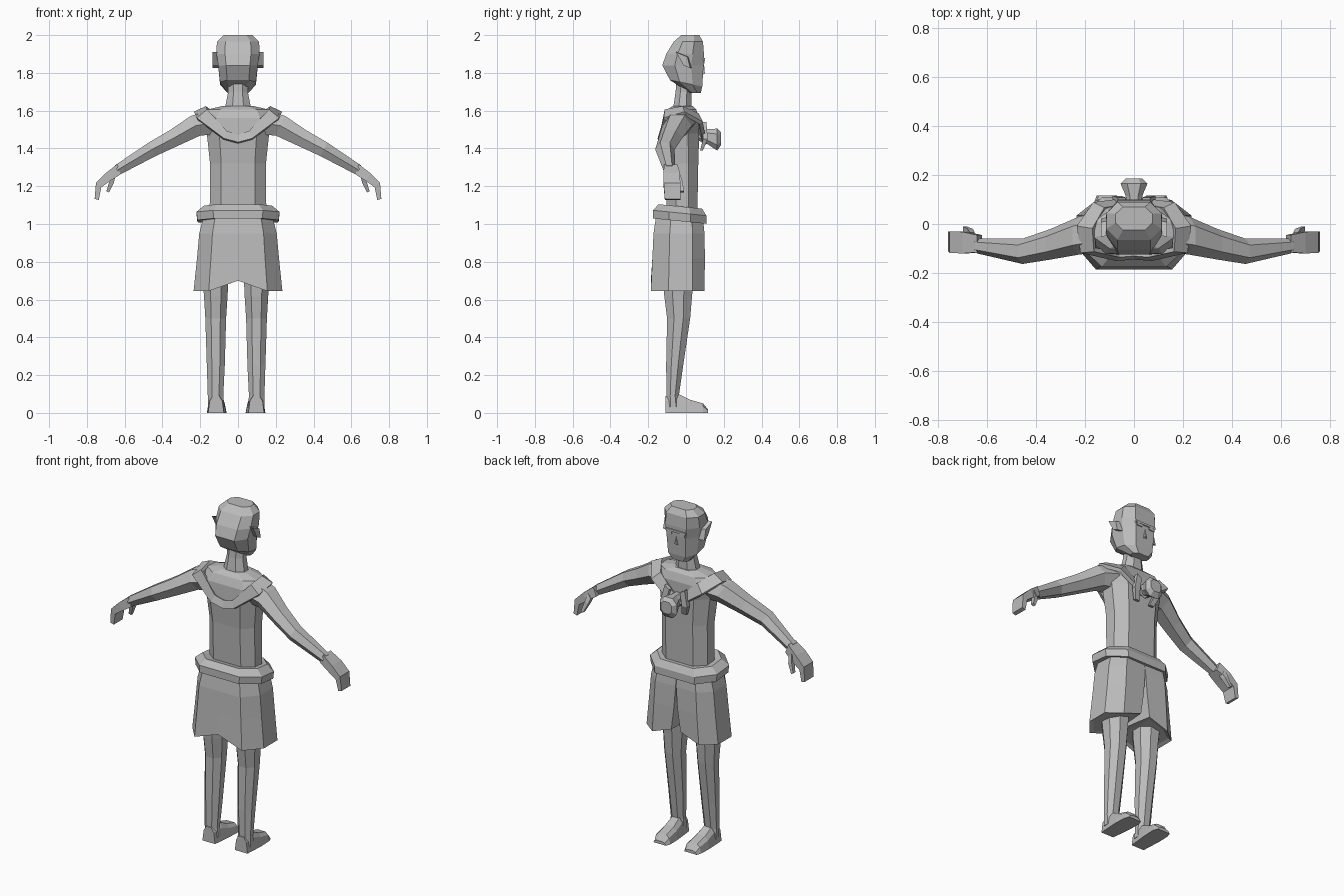
import bpy, bmesh
from mathutils import Vector

if "Cube" in bpy.data.objects:
    bpy.data.objects.remove(bpy.data.objects["Cube"])

grey = bpy.data.materials.new("plain_grey")
grey.diffuse_color = (0.5, 0.5, 0.5, 1)
grey.use_nodes = True
grey.node_tree.nodes["Principled BSDF"].inputs["Base Color"].default_value = grey.diffuse_color


def finish(name, bm):
    bmesh.ops.recalc_face_normals(bm, faces=bm.faces)
    me = bpy.data.meshes.new(name)
    bm.to_mesh(me)
    bm.free()
    me.materials.append(grey)
    ob = bpy.data.objects.new(name, me)
    bpy.context.collection.objects.link(ob)
    return ob


def loft(name, rings, caps=True, offset=0.0, mirror=False):
    """Skin a row of closed rings; optionally build both sides."""
    bm = bmesh.new()
    for s in ((1, -1) if mirror else (1,)):
        rows = [[bm.verts.new((s * p[0] + offset, p[1], p[2])) for p in r] for r in rings]
        n = len(rows[0])
        for a, b in zip(rows, rows[1:]):
            for i in range(n):
                j = (i + 1) % n
                bm.faces.new((a[i], a[j], b[j], b[i]))
        if caps:
            bm.faces.new(rows[0])
            bm.faces.new(rows[-1])
    return finish(name, bm)


def octa(x0, x1, y0, y1, z, cx=0.28, cy=0.3, tilt=0.0):
    """Rectangle with cut corners, z sloping along y by tilt."""
    a, b = (x1 - x0) * cx, (y1 - y0) * cy
    pts = [(x0 + a, y0), (x1 - a, y0), (x1, y0 + b), (x1, y1 - b),
           (x1 - a, y1), (x0 + a, y1), (x0, y1 - b), (x0, y0 + b)]
    return [(x, y, z + tilt * y) for x, y in pts]


def body(hw, y0, y1, z, tilt=0.0, cx=0.2):
    return octa(-hw, hw, y0, y1, z, cx, 0.3, tilt)


def across(x, z, y0, y1, h, lean=0.0):
    """Six-sided section of a limb running along x; lean tips its top outwards."""
    ym = (y0 + y1) / 2
    q = (y1 - y0) / 4
    pts = [(y0, 0), (ym - q, 1), (ym + q, 1), (y1, 0), (ym + q, -1), (ym - q, -1)]
    return [(x + lean * t, y, z + h * t) for y, t in pts]


def slab(x, z, y0, y1, dx, dz):
    return [(x + dx, y0, z + dz), (x + dx, y1, z + dz), (x - dx, y1, z - dz), (x - dx, y0, z - dz)]


# Torso and neck
loft("torso", [body(.15, -.1, .06, 1.05), body(.148, -.11, .065, 1.32),
               body(.165, -.125, .07, 1.48), body(.195, -.12, .07, 1.56),
               body(.165, -.1, .055, 1.605), body(.08, -.07, .035, 1.625)])
loft("neck", [body(.072, -.07, .03, 1.6, cx=.28), body(.052, -.055, .03, 1.7, cx=.28),
              body(.052, -.05, .035, 1.77, cx=.28)])

# Head: chin, jaw, cheeks, brow, crown
loft("head", [body(.055, .02, .078, 1.693), body(.095, -.085, .086, 1.745, -.2),
              body(.105, -.125, .093, 1.84), body(.114, -.105, .095, 1.9),
              body(.112, -.065, .09, 1.965), body(.075, -.025, .07, 2.0)])

# Pointed ears
ear = [(.03, 1.825), (-.005, 1.84), (-.045, 1.91), (.015, 1.885)]
loft("ears", [[(.1, y, z) for y, z in ear],
              [(.135, y * 1.0 - .008, z) for y, z in ear]], mirror=True)

# Brow band with little lenses below it
def plate(name, x0, x1, z0, z1, y0, y1, mirror):
    loft(name, [[(x0, y, z0), (x1, y, z0), (x1, y, z1), (x0, y, z1)] for y in (y0, y1)],
         mirror=mirror)

plate("brow_band", -.068, .068, 1.865, 1.878, .088, .1, False)
plate("eye_plates", .025, .06, 1.85, 1.866, .09, .099, True)
loft("nose", [[(-.012, .088, 1.79), (.012, .088, 1.79), (0, .09, 1.85)],
              [(-.006, .1, 1.797), (.006, .1, 1.797), (0, .096, 1.84)]])

# Neckerchief: a folded band draped around the shoulders, lowest at back and front
inner = [(0, -.12, 1.47), (.06, -.125, 1.49), (.16, -.105, 1.6), (.165, -.02, 1.615),
         (.12, .058, 1.58), (0, .078, 1.47)]
outer = [(0, -.135, 1.43), (.075, -.14, 1.45), (.215, -.11, 1.555), (.228, -.01, 1.585),
         (.165, .08, 1.535), (0, .1, 1.42)]
bm = bmesh.new()
for s in (1, -1):
    a = [bm.verts.new((s * x, y, z)) for x, y, z in inner]
    b = [bm.verts.new((s * x, y, z)) for x, y, z in outer]
    for i in range(len(a) - 1):
        bm.faces.new((a[i], a[i + 1], b[i + 1], b[i]))
bmesh.ops.remove_doubles(bm, verts=bm.verts, dist=.0001)
scarf = finish("neckerchief", bm)
sol = scarf.modifiers.new("thickness", 'SOLIDIFY')
sol.thickness = .022
sol.offset = 0

# Knot flaring forwards, with short tails behind it
def knot_ring(y, hx, hz, z):
    return [(hx, y, z - hz * .5), (hx, y, z + hz * .5), (hx * .5, y, z + hz), (-hx * .5, y, z + hz),
            (-hx, y, z + hz * .5), (-hx, y, z - hz * .5), (-hx * .5, y, z - hz), (hx * .5, y, z - hz)]

loft("scarf_knot", [knot_ring(.07, .03, .03, 1.47), knot_ring(.115, .034, .04, 1.462),
                    knot_ring(.165, .055, .058, 1.447), knot_ring(.185, .035, .035, 1.452)])
loft("scarf_tails", [slab(.05, 1.53, .085, .108, .015, .01),
                     slab(.07, 1.45, .09, .115, .018, 0),
                     slab(.05, 1.39, .075, .09, .015, 0)], mirror=True)

# Arms
loft("arms", [across(.14, 1.535, -.115, .05, .06, .03), across(.225, 1.52, -.125, .03, .052, .025),
              across(.34, 1.455, -.145, -.02, .042, .02), across(.455, 1.395, -.163, -.06, .036, .018),
              across(.64, 1.285, -.12, -.058, .025, .012)], mirror=True)

# Hands: palm and downward bent fingers, plus a thumb
loft("hands", [slab(.63, 1.29, -.115, -.045, .01, .026), slab(.69, 1.248, -.12, -.032, .01, .022),
               slab(.738, 1.206, -.118, -.03, .014, .012),
               slab(.748, 1.13, -.112, -.03, .011, .003)], mirror=True)
loft("thumbs", [slab(.66, 1.262, -.065, -.035, .01, .014), slab(.668, 1.225, -.05, -.02, .011, .005),
                slab(.69, 1.17, -.03, -.01, .007, .004)], mirror=True)

# Waistband
loft("waistband", [body(.14, -.105, .06, 1.085, -.08), body(.18, -.145, .085, 1.09, -.1),
                   body(.22, -.175, .108, 1.055, -.1), body(.215, -.175, .108, 1.012, -.1),
                   body(.18, -.155, .09, 1.012, -.1)])

# Shorts: two legs meeting at the back seam, split open at the front
def short_ring(w, y0, y1, gap, z, rise=0.0, tuck=0.0):
    pts = [(tuck, y0), (w * .66, y0), (w, y0 * .5), (w, y1 * .35), (w * .65, y1),
           (gap, y1 * .97), (gap * .6 + tuck, 0)]
    return [(x, y, z + rise * max(0, 1 - x / (w * .65))) for x, y in pts]

loft("shorts", [short_ring(.185, -.16, .09, 0, 1.03), short_ring(.205, -.172, .098, .002, .95),
                short_ring(.217, -.178, .1, .012, .82), short_ring(.235, -.186, .098, .03, .645, .055),
                short_ring(.215, -.165, .078, .045, .655, .05, .02)], mirror=True)

# Legs, slightly off centre
loft("legs", [octa(.04, .18, -.125, .045, .74), octa(.045, .17, -.115, .032, .62),
              octa(.053, .163, -.1, .022, .5), octa(.06, .155, -.105, -.015, .25),
              octa(.068, .15, -.103, -.038, .09), octa(.062, .15, -.105, -.03, .03)],
     offset=-.01, mirror=True)

# Feet: heel, instep and toe sections
def foot_ring(y, x0, x1, h):
    return [(x0, y, 0), (x1, y, 0), (x1 - .008, y, h * .7), (x1 - .025, y, h),
            (x0 + .025, y, h), (x0 + .008, y, h * .7)]

loft("feet", [foot_ring(-.108, .065, .148, .09), foot_ring(-.04, .058, .152, .1),
              foot_ring(.02, .052, .155, .07), foot_ring(.09, .05, .152, .05),
              foot_ring(.117, .06, .142, .018)], offset=-.01, mirror=True)
